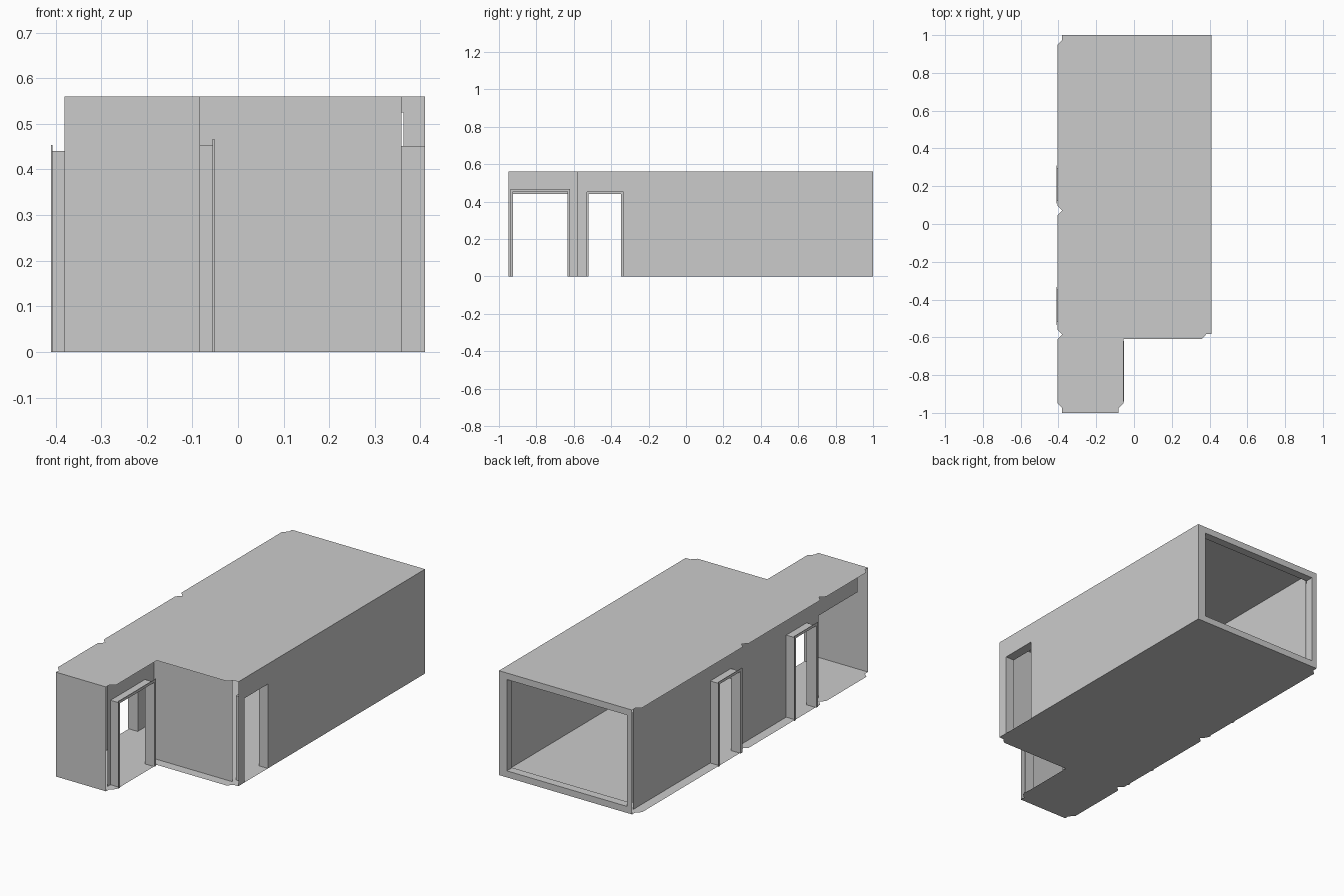
import bpy, bmesh
from mathutils import Vector

if "Cube" in bpy.data.objects:
    bpy.data.objects.remove(bpy.data.objects["Cube"])

H = 0.56


def make(name, polys):
    """Object from (points, desired normal) polygons."""
    bm = bmesh.new()
    for pts, nrm in polys:
        f = bm.faces.new([bm.verts.new(p) for p in pts])
        f.normal_update()
        if f.normal.dot(Vector(nrm)) < 0:
            f.normal_flip()
    bmesh.ops.remove_doubles(bm, verts=bm.verts, dist=1e-5)
    me = bpy.data.meshes.new(name)
    bm.to_mesh(me)
    bm.free()
    ob = bpy.data.objects.new(name, me)
    bpy.context.collection.objects.link(ob)
    return ob


def pt(axis, d, a, z):
    # d = distance along the wall normal, a = position along the wall
    return (d, a, z) if axis == 'x' else (a, d, z)


def wall(name, axis, d, out, a0, a1, holes=()):
    """Flat wall sheet with rectangular holes (a0, a1, z0, z1)."""
    cuts_a = sorted({a0, a1, *[v for h in holes for v in h[:2]]})
    cuts_z = sorted({0, H, *[v for h in holes for v in h[2:]]})
    polys = []
    for l, r in zip(cuts_a, cuts_a[1:]):
        for b, t in zip(cuts_z, cuts_z[1:]):
            ca, cz = (l + r) / 2, (b + t) / 2
            if any(h[0] < ca < h[1] and h[2] < cz < h[3] for h in holes):
                continue
            quad = [pt(axis, d, *c) for c in ((l, b), (r, b), (r, t), (l, t))]
            polys.append((quad, pt(axis, out, 0, 0)))
    make(name, polys)


def reveal(name, axis, d0, d1, hole):
    """Jambs, head and (for raised holes) sill lining an opening."""
    l, r, b, t = hole
    sides = [((l, b), (l, t), (1, 0)), ((r, b), (r, t), (-1, 0)), ((l, t), (r, t), (0, -1))]
    if b > 0:
        sides.append(((l, b), (r, b), (0, 1)))
    make(name, [([pt(axis, d0, *p), pt(axis, d0, *q), pt(axis, d1, *q), pt(axis, d1, *p)],
                 pt(axis, 0, *n)) for p, q, n in sides])


def trim(name, d0, d1, hole, w=0.014):
    """Thin architrave around a doorway in an x-facing wall."""
    l, r, b, t = hole
    outline = [(l - w, b), (l - w, t + w), (r + w, t + w), (r + w, b), (r, b), (r, t), (l, t), (l, b)]
    bm = bmesh.new()
    f = bm.faces.new([bm.verts.new((d0, y, z)) for y, z in outline])
    ext = bmesh.ops.extrude_face_region(bm, geom=[f], use_keep_orig=True)
    for v in ext['geom']:
        if isinstance(v, bmesh.types.BMVert):
            v.co.x = d1
    bmesh.ops.recalc_face_normals(bm, faces=bm.faces)
    me = bpy.data.meshes.new(name)
    bm.to_mesh(me)
    bm.free()
    bpy.context.collection.objects.link(bpy.data.objects.new(name, me))


# roof and floor share one notched L-shaped outline
outline = [(-0.38, 1), (0.41, 1), (0.41, -0.583), (0.383, -0.583), (0.358, -0.609),
           (-0.056, -0.609), (-0.056, -0.95), (-0.083, -0.975), (-0.083, -1), (-0.38, -1),
           (-0.38, -0.975), (-0.405, -0.95)]
for y in (-0.585, 0.072):
    outline += [(-0.405, y - 0.025), (-0.38, y), (-0.405, y + 0.025)]
outline += [(-0.405, 0.95), (-0.38, 0.975)]
make("roof", [([(x, y, H) for x, y in outline], (0, 0, 1))])
make("floor", [([(x, y, 0) for x, y in outline], (0, 0, -1))])

# openings
back_hole = (-0.35, 0.363, 0.035, 0.525)
left_doors = [(-0.52, -0.347, 0, 0.44), (0.122, 0.297, 0, 0.44)]
left_gap = (-0.95, -0.62, 0, 0.44)
side_door = (-0.925, -0.633, 0, 0.453)
right_door = (-0.53, -0.333, 0, 0.452)

# walls
wall("back_wall", 'y', 1, 1, -0.38, 0.41, [back_hole])
wall("front_wall", 'y', -1, -1, -0.38, -0.083)
wall("right_wall", 'x', 0.41, 1, -0.583, 1, [right_door])
wall("left_wall", 'x', -0.352, -1, -0.95, 0.95, left_doors + [left_gap])
wall("porch_side_wall", 'x', -0.109, 1, -0.95, -0.557, [side_door])
wall("porch_back_wall", 'y', -0.557, -1, -0.109, 0.358)

# opening linings and door trims
reveal("back_opening_lining", 'y', 1, 0.955, back_hole)
reveal("right_door_lining", 'x', 0.41, 0.358, right_door)
reveal("side_door_lining", 'x', -0.109, -0.056, side_door)
trim("side_door_trim", -0.056, -0.052, side_door)
for i, h in enumerate(left_doors):
    reveal(f"left_door_lining_{i + 1}", 'x', -0.352, -0.407, h)
    trim(f"left_door_trim_{i + 1}", -0.407, -0.41, h)
